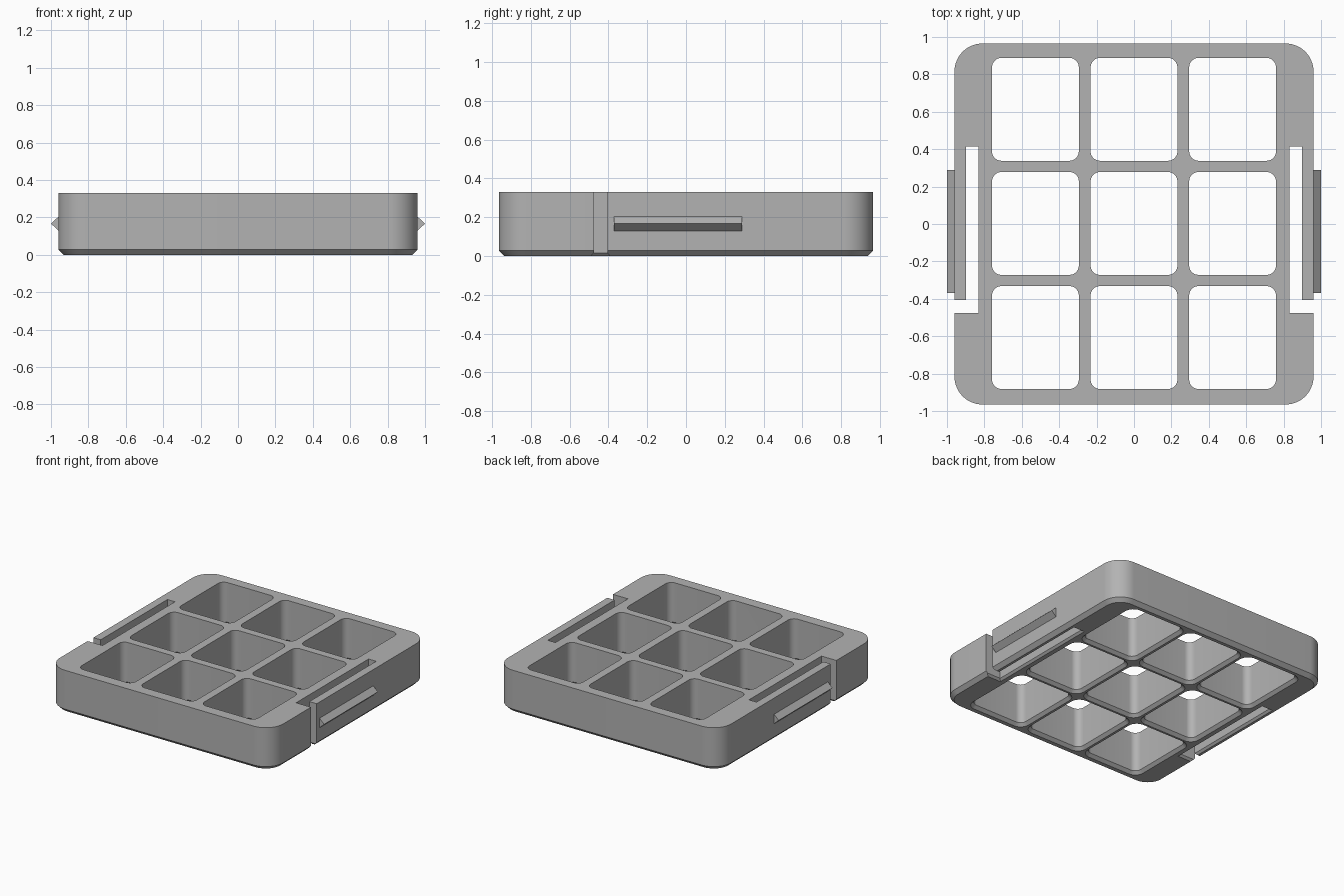
import bpy, bmesh, math
from mathutils import Vector

old = bpy.data.objects.get("Cube")
if old:
    bpy.data.objects.remove(old, do_unlink=True)

HEIGHT = 0.33
CHAMFER = 0.028

grey = bpy.data.materials.new("plain grey")
grey.use_nodes = True
GREY = (0.45, 0.45, 0.45, 1)
grey.diffuse_color = GREY
grey.node_tree.nodes["Principled BSDF"].inputs["Base Color"].default_value = GREY


def rounded_rect(x0, x1, y0, y1, r, steps=10):
    """Counter-clockwise outline with rounded corners."""
    corners = [(x1 - r, y1 - r), (x0 + r, y1 - r), (x0 + r, y0 + r), (x1 - r, y0 + r)]
    points = []
    for quarter, (cx, cy) in enumerate(corners):
        for i in range(steps + 1):
            a = math.pi / 2 * (quarter + i / steps)
            points.append((cx + r * math.cos(a), cy + r * math.sin(a)))
    return points


def offset(points, d):
    """Move every edge of a counter-clockwise outline outwards by d."""
    result = []
    for i, p in enumerate(points):
        p = Vector(p)
        before = (p - Vector(points[i - 1])).normalized()
        after = (Vector(points[(i + 1) % len(points)]) - p).normalized()
        n1, n2 = Vector((before.y, -before.x)), Vector((after.y, -after.x))
        result.append(p + (n1 + n2) * d / (1 + n1.dot(n2)))
    return result


def loft(name, layers):
    """Closed solid through a stack of (outline, z) layers."""
    bm = bmesh.new()
    rings = [[bm.verts.new((p[0], p[1], z)) for p in pts] for pts, z in layers]
    bm.faces.new(rings[0][::-1])
    bm.faces.new(rings[-1])
    for low, high in zip(rings, rings[1:]):
        for i in range(len(low)):
            j = (i + 1) % len(low)
            bm.faces.new((low[i], low[j], high[j], high[i]))
    bmesh.ops.recalc_face_normals(bm, faces=bm.faces)
    mesh = bpy.data.meshes.new(name)
    bm.to_mesh(mesh)
    bm.free()
    mesh.materials.append(grey)
    obj = bpy.data.objects.new(name, mesh)
    bpy.context.collection.objects.link(obj)
    return obj


def cutter(name, outline, c):
    """Through-cut that flares out at the underside."""
    e = 0.02
    return loft(name, [(offset(outline, c + e), -e), (outline, c), (outline, HEIGHT + e)])


# Tray block with rounded corners and a chamfered underside
block = rounded_rect(-0.96, 0.96, -0.965, 0.965, 0.15, 16)
tray = loft("tray", [(offset(block, -CHAMFER), 0), (block, CHAMFER), (block, HEIGHT)])

# Three by three openings
cutters = []
for cx in (-0.527, 0, 0.527):
    for cy in (-0.607, 0.003, 0.613):
        hole = rounded_rect(cx - 0.232, cx + 0.232, cy - 0.275, cy + 0.275, 0.05, 8)
        cutters.append(cutter("opening_cutter", hole, 0.022))

# L-shaped slots that free a springy arm on each side
slot = [(0.832, -0.475), (1.1, -0.475), (1.1, -0.405), (0.897, -0.405),
        (0.897, 0.415), (0.832, 0.415)]
mirrored = [(-x, y) for x, y in reversed(slot)]
for outline in (slot, mirrored):
    cutters.append(cutter("slot_cutter", outline, 0.015))

for c in cutters:
    mod = tray.modifiers.new("cut", "BOOLEAN")
    mod.operation = "DIFFERENCE"
    mod.solver = "EXACT"
    mod.object = c
bpy.context.view_layer.objects.active = tray
tray.select_set(True)
for mod in list(tray.modifiers):
    bpy.ops.object.modifier_apply(modifier=mod.name)
for c in cutters:
    bpy.data.objects.remove(c, do_unlink=True)
bpy.ops.object.shade_smooth_by_angle(angle=math.radians(25))

# Wedge-shaped snap ridge on each arm
for side, label in ((1, "left"), (-1, "right")):
    wide = [(side * x, y) for x, y in ((0.95, -0.37), (0.96, -0.37), (0.96, 0.29), (0.95, 0.29))]
    tip = [(side * x, y) for x, y in ((0.95, -0.37), (1.0, -0.37), (1.0, 0.29), (0.95, 0.29))]
    loft(label + "_snap_ridge", [(wide, 0.13), (tip, 0.167), (wide, 0.204)])
